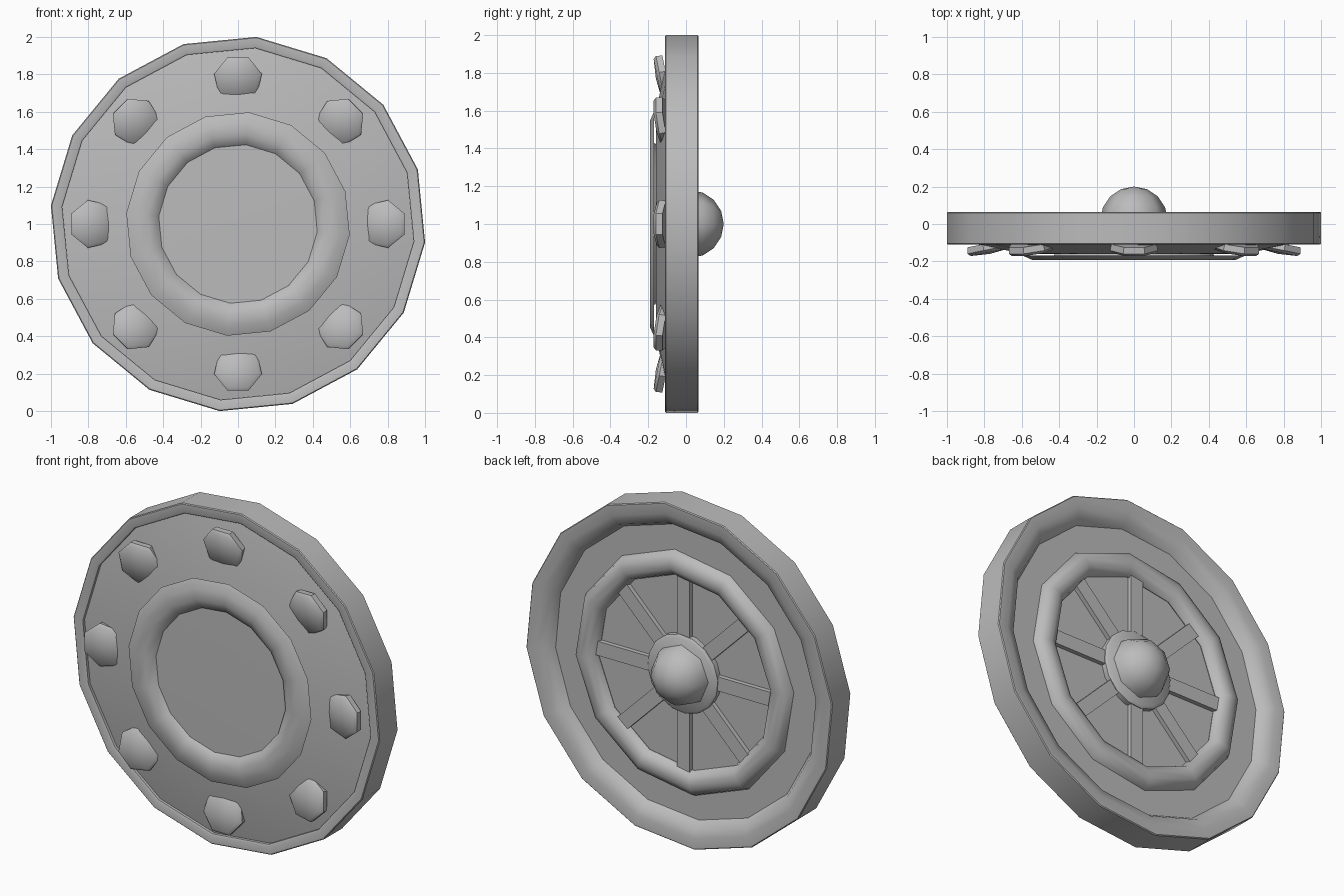
import bpy, math
from math import sin, cos, pi, radians
from mathutils import Matrix, Vector

cube = bpy.data.objects.get("Cube")
if cube:
    bpy.data.objects.remove(cube)

CENTRE = Vector((0, 0, 1))
PHASE = radians(84.375)

metal = bpy.data.materials.new("plain grey metal")
metal.use_nodes = True
GREY = (0.5, 0.5, 0.5, 1)
metal.diffuse_color = GREY
metal.node_tree.nodes["Principled BSDF"].inputs["Base Color"].default_value = GREY


def build(name, verts, faces, matrix=Matrix(), angle=40):
    mesh = bpy.data.meshes.new(name)
    mesh.from_pydata(verts, [], faces)
    mesh.transform(matrix)
    mesh.materials.append(metal)
    obj = bpy.data.objects.new(name, mesh)
    bpy.context.collection.objects.link(obj)
    bpy.ops.object.select_all(action="DESELECT")
    bpy.context.view_layer.objects.active = obj
    obj.select_set(True)
    # consistent outward normals
    bpy.ops.object.mode_set(mode="EDIT")
    bpy.ops.mesh.select_all(action="SELECT")
    bpy.ops.mesh.remove_doubles(threshold=0.0005)
    bpy.ops.mesh.normals_make_consistent(inside=False)
    bpy.ops.object.mode_set(mode="OBJECT")
    bpy.ops.object.shade_smooth_by_angle(angle=radians(angle))
    return obj


def lathe(name, profile, sides, phase=PHASE, closed=False, matrix=None, angle=40):
    """Spin (radius, y) points about the y axis."""
    n = len(profile)
    verts = [(r * cos(phase + 2 * pi * i / sides), y, r * sin(phase + 2 * pi * i / sides))
             for i in range(sides) for r, y in profile]
    faces = []
    for i in range(sides):
        a, b = i * n, (i + 1) % sides * n
        for j in range(n if closed else n - 1):
            k = (j + 1) % n
            faces.append((a + j, a + k, b + k, b + j))
    return build(name, verts, faces, matrix or Matrix.Translation(CENTRE), angle)


def oval(radius, y, half_width, half_depth, steps=10):
    return [(radius + half_width * cos(2 * pi * i / steps),
             y + half_depth * sin(2 * pi * i / steps)) for i in range(steps)]


# outer rim: flat tread, narrow front lip, rounded slope on the back
lathe("outer_rim", [(0.945, -0.08), (0.945, -0.105), (0.955, -0.11), (1.0, -0.11), (1.005, -0.105),
                    (1.005, 0.06), (1.0, 0.065), (0.94, 0.063), (0.88, 0.04), (0.85, -0.01)],
      16, closed=True)

# shallow cone face with a flat back
lathe("cone_disc", [(0, -0.16), (0.5, -0.16), (0.6, -0.158), (0.96, -0.085), (0.96, 0), (0, 0)], 16)

# raised front ring
lathe("front_ring", oval(0.515, -0.13, 0.105, 0.065), 16)

# raised back ring
lathe("back_ring", oval(0.64, 0.005, 0.072, 0.055), 12)

# hub plate and dome
lathe("hub_plate", [(0, -0.02), (0.23, -0.02), (0.23, 0.03), (0.215, 0.042), (0, 0.042)], 16)
lathe("hub_dome", [(0.18 * sin(i * pi / 8), 0.02 + 0.18 * cos(i * pi / 8)) for i in range(5)],
      8, phase=0, angle=60)

# eight spokes on the back and eight studs on the front
TILT = math.atan2(0.073, 0.36)
for i in range(8):
    turn = Matrix.Translation(CENTRE) @ Matrix.Rotation(i * pi / 4, 4, "Y")

    box = [(x, y, z) for x in (-0.042, 0.042) for y in (-0.02, 0.026) for z in (0.18, 0.62)]
    build(f"spoke_{i + 1}", box,
          [(0, 1, 3, 2), (4, 6, 7, 5), (0, 4, 5, 1), (2, 3, 7, 6), (0, 2, 6, 4), (1, 5, 7, 3)], turn)

    seat = turn @ Matrix.Translation((0, -0.132, 0.775)) @ Matrix.Rotation(TILT, 4, "X")
    lathe(f"stud_{i + 1}", [(0, 0.03), (0.125, 0.03), (0.131, -0.004), (0.115, -0.019), (0, -0.028)],
          7, phase=-pi / 2, matrix=seat, angle=45)
